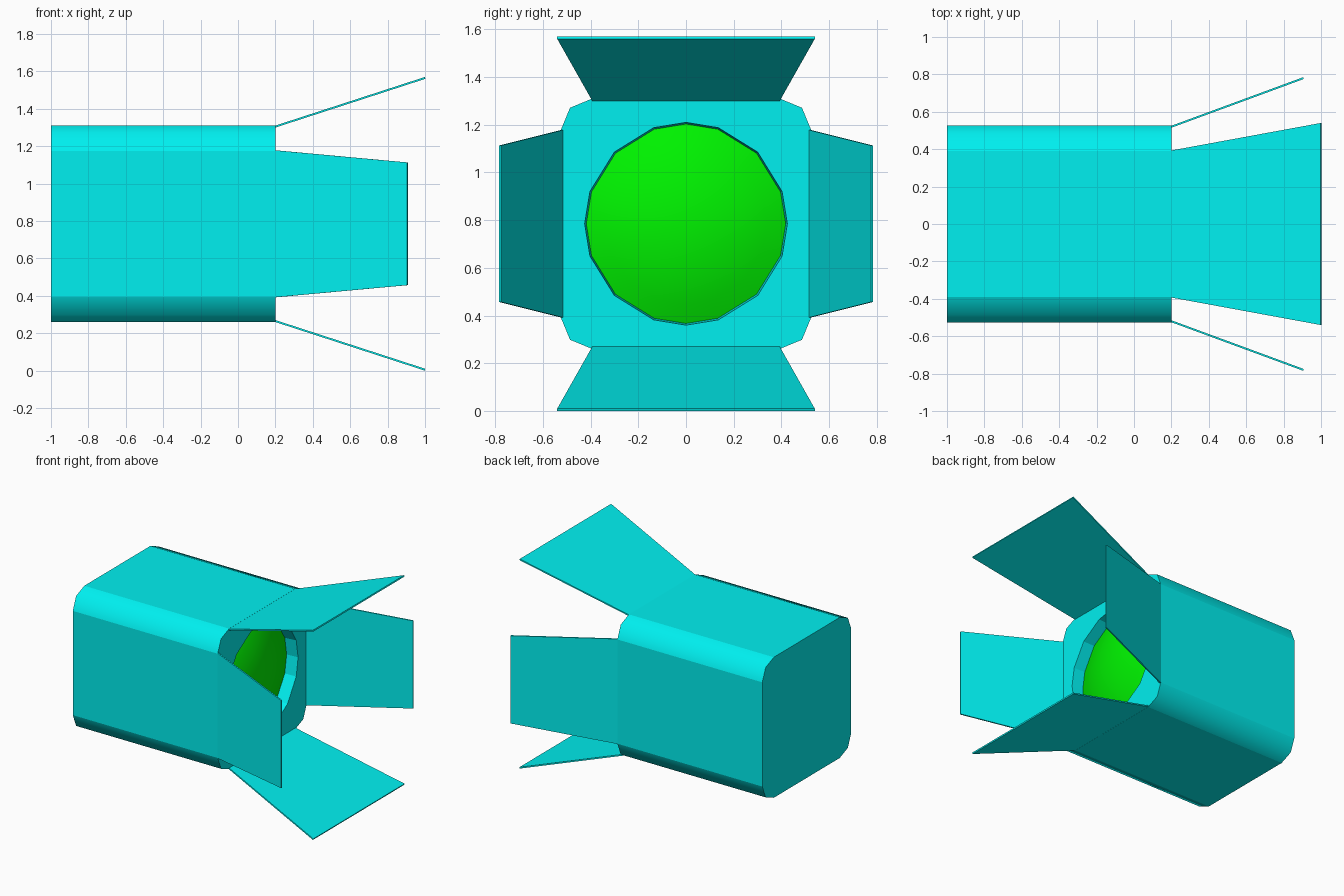
import bpy, bmesh, math
from mathutils import Vector

if "Cube" in bpy.data.objects:
    bpy.data.objects.remove(bpy.data.objects["Cube"])

CZ = 0.785            # height of the lamp axis
BACK, FRONT = -1.0, 0.2
HALF, FLAT = 0.526, 0.39


def material(name, color):
    m = bpy.data.materials.new(name)
    m.diffuse_color = color
    m.use_nodes = True
    m.node_tree.nodes["Principled BSDF"].inputs["Base Color"].default_value = m.diffuse_color
    return m


def finish(name, bm, mat):
    bmesh.ops.recalc_face_normals(bm, faces=bm.faces[:])
    me = bpy.data.meshes.new(name)
    bm.to_mesh(me)
    bm.free()
    me.materials.append(mat)
    ob = bpy.data.objects.new(name, me)
    bpy.context.collection.objects.link(ob)
    return ob


def ring(bm, pts, x):
    return [bm.verts.new((x, y, CZ + z)) for y, z in pts]


def bridge(bm, a, b):
    n = len(a)
    return [bm.faces.new((a[i], a[(i + 1) % n], b[(i + 1) % n], b[i])) for i in range(n)]


cyan = material("cyan_paint", (0.0, 0.87, 0.87, 1))
green = material("green_glass", (0.0, 0.9, 0.0, 1))

# Rounded square outline: three points per corner
outline = []
for q in range(4):
    mid = math.radians(45 + 90 * q)
    cy, cz = FLAT * math.copysign(1, math.cos(mid)), FLAT * math.copysign(1, math.sin(mid))
    for k in range(3):
        a = math.radians(90 * q + 45 * k)
        outline.append((cy + (HALF - FLAT) * math.cos(a), cz + (HALF - FLAT) * math.sin(a)))

# Sixteen-sided opening
angles = [math.radians(90 * q + d) for q in range(4) for d in (0, 18.6, 45, 71.4)]


def circle(r):
    return [(r * math.cos(a), r * math.sin(a)) for a in angles]


# Housing with closed back, front plate and recessed opening
bm = bmesh.new()
back, front = ring(bm, outline, BACK), ring(bm, outline, FRONT)
bm.faces.new(back)
sides = bridge(bm, back, front)
for i, f in enumerate(sides):
    f.smooth = i % 3 != 2
rim, seat = ring(bm, circle(0.425), FRONT), ring(bm, circle(0.418), FRONT - 0.09)
bridge(bm, rim, seat)
edges = [bm.edges.get((loop[i], loop[(i + 1) % len(loop)]))
         for loop in (front, rim) for i in range(len(loop))]
bmesh.ops.triangle_fill(bm, edges=edges, use_beauty=True, use_dissolve=False)
for e in bm.edges:
    e.smooth = all(f.smooth for f in e.link_faces)
finish("lamp_housing", bm, cyan)

# Domed lens
bm = bmesh.new()
R, tilt = 0.418 / math.sin(math.radians(25)), math.radians(25)
prev = None
for k in range(5, 0, -1):
    t = tilt * k / 5
    x = FRONT - 0.09 + R * (math.cos(t) - math.cos(tilt))
    cur = ring(bm, circle(R * math.sin(t)), x)
    if prev:
        bridge(bm, prev, cur)
    prev = cur
tip = bm.verts.new((FRONT - 0.09 + R * (1 - math.cos(tilt)), 0, CZ))
for i in range(16):
    bm.faces.new((prev[i], prev[(i + 1) % 16], tip))
for f in bm.faces:
    f.smooth = True
lens = finish("lens", bm, green)
if sum(p.normal.x for p in lens.data.polygons) < 0:
    lens.data.flip_normals()


# Barn door flaps: thin tapered plates opening outward
def flap(name, turn, tip_x, tip_half):
    bm = bmesh.new()
    c, s = math.cos(math.radians(turn)), math.sin(math.radians(turn))
    tip_r = 0.78
    n = Vector((-(tip_r - 0.52), tip_x - FRONT)).normalized() * 0.005
    loops = []
    for d in (-1, 1):
        loop = []
        for x, r, w in ((FRONT, 0.52, -0.393), (FRONT, 0.52, 0.393),
                        (tip_x, tip_r, tip_half), (tip_x, tip_r, -tip_half)):
            px, pr = x + d * n.x, r + d * n.y
            loop.append(bm.verts.new((px, pr * c - w * s, CZ + pr * s + w * c)))
        loops.append(loop)
    bm.faces.new(loops[0])
    bm.faces.new(loops[1])
    bridge(bm, *loops)
    finish(name, bm, cyan)


flap("top_flap", 90, 1.0, 0.54)
flap("bottom_flap", -90, 1.0, 0.54)
flap("rear_side_flap", 0, 0.906, 0.328)
flap("front_side_flap", 180, 0.906, 0.328)
